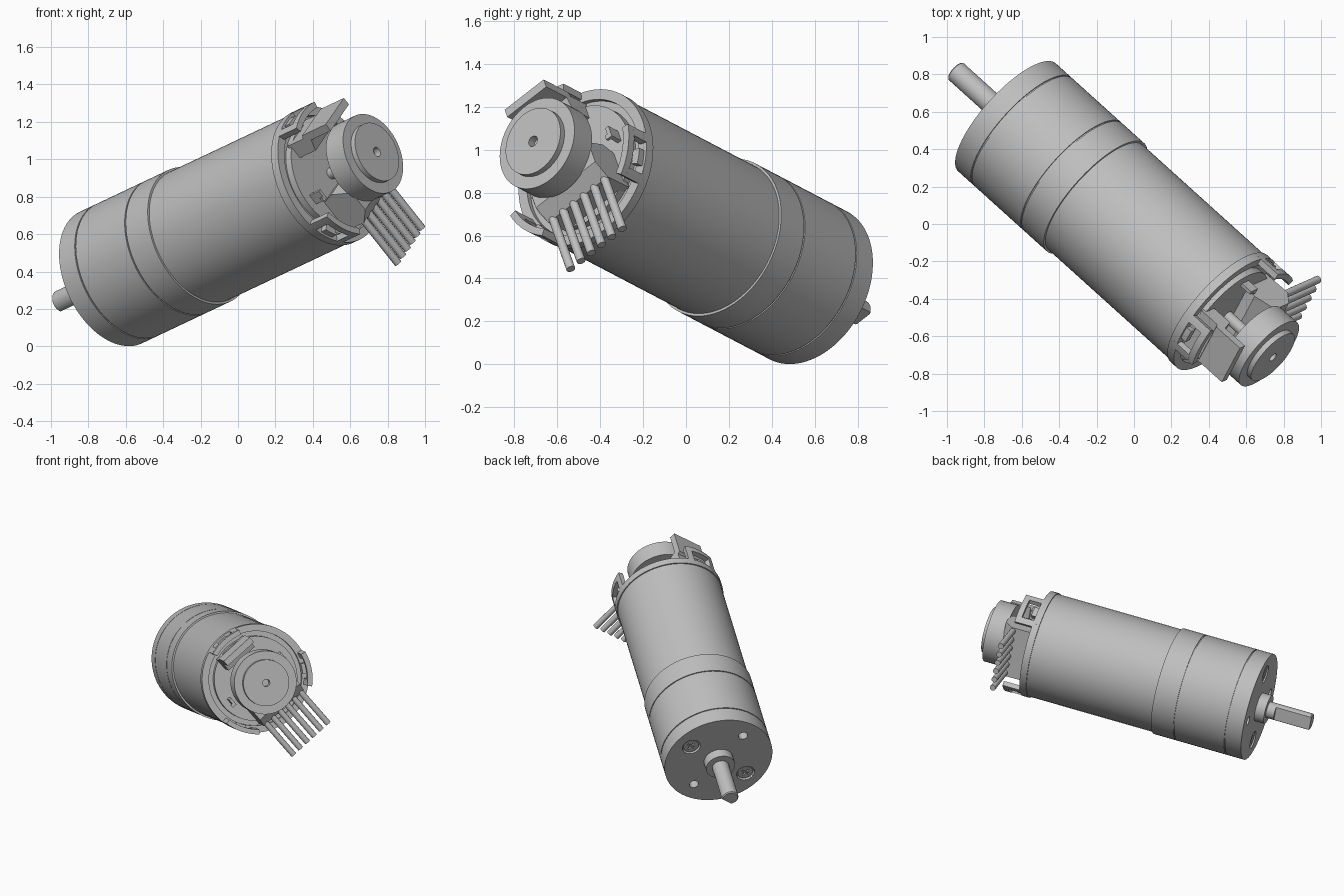
import bpy, bmesh, math
from mathutils import Matrix, Vector

cube = bpy.data.objects.get("Cube")
if cube:
    bpy.data.objects.remove(cube)

# Motor frame: local z runs along the axis, from the output face to the encoder
axis = Vector((0.7005, -0.632, 0.331)).normalized()
across = Vector((0.408, 0.71, 0.574))
across = (across - axis * across.dot(axis)).normalized()
up = axis.cross(across)
frame = Matrix((across, up, axis)).transposed().to_4x4()
frame.translation = (-0.679, 0.57, 0.368)

grey = bpy.data.materials.new("light grey")
grey.use_nodes = True
grey.diffuse_color = (0.52, 0.52, 0.52, 1)
grey.node_tree.nodes["Principled BSDF"].inputs["Base Color"].default_value = (0.52, 0.52, 0.52, 1)
parts = []


def finish(name, bm):
    bmesh.ops.remove_doubles(bm, verts=bm.verts, dist=1e-5)
    bmesh.ops.recalc_face_normals(bm, faces=bm.faces)
    mesh = bpy.data.meshes.new(name)
    bm.to_mesh(mesh)
    bm.free()
    mesh.materials.append(grey)
    obj = bpy.data.objects.new(name, mesh)
    bpy.context.collection.objects.link(obj)
    obj.matrix_world = frame
    parts.append(obj)
    return obj


def lathe(name, profile, steps=72, at=(0, 0)):
    """Turn (radius, height) points around the local z axis."""
    bm = bmesh.new()
    vs = [bm.verts.new((r, 0, z)) for r, z in profile]
    es = [bm.edges.new(p) for p in zip(vs, vs[1:])]
    bmesh.ops.spin(bm, geom=vs + es, cent=(0, 0, 0), axis=(0, 0, 1),
                   angle=math.tau, steps=steps)
    bmesh.ops.translate(bm, verts=bm.verts, vec=(at[0], at[1], 0))
    return finish(name, bm)


def rod(name, r, z0, z1, steps=32, at=(0, 0)):
    return lathe(name, [(0, z0), (r, z0), (r, z1), (0, z1)], steps, at)


def arc(name, mid, half, r0, r1, z0, z1):
    """Curved block on the rim, centred on an angle in degrees."""
    bm = bmesh.new()
    face = bm.faces.new([bm.verts.new((r, 0, z)) for r, z in
                         ((r0, z0), (r1, z0), (r1, z1), (r0, z1))])
    turn = Matrix.Rotation(math.radians(mid - half), 3, 'Z')
    bmesh.ops.rotate(bm, verts=bm.verts, cent=(0, 0, 0), matrix=turn)
    bmesh.ops.spin(bm, geom=[face], cent=(0, 0, 0), axis=(0, 0, 1),
                   angle=math.radians(2 * half), steps=8)
    return finish(name, bm)


def prism(name, points, x0, x1):
    """Extrude a (y, z) outline along local x."""
    bm = bmesh.new()
    face = bm.faces.new([bm.verts.new((x0, y, z)) for y, z in points])
    new = bmesh.ops.extrude_face_region(bm, geom=[face])["geom"]
    bmesh.ops.translate(bm, vec=(x1 - x0, 0, 0),
                        verts=[v for v in new if isinstance(v, bmesh.types.BMVert)])
    return finish(name, bm)


def box(name, x0, x1, y0, y1, z0, z1):
    return prism(name, [(y0, z0), (y1, z0), (y1, z1), (y0, z1)], x0, x1)


def cut(target, cutters):
    for c in cutters:
        mod = target.modifiers.new("cut", 'BOOLEAN')
        mod.object, mod.solver = c, 'EXACT'
    bpy.context.view_layer.update()
    graph = bpy.context.evaluated_depsgraph_get()
    mesh = bpy.data.meshes.new_from_object(target.evaluated_get(graph))
    target.modifiers.clear()
    target.data = mesh
    for c in cutters:
        parts.remove(c)
        bpy.data.objects.remove(c)


# Gearbox with seam grooves
R, M, G = 0.389, 0.377, 0.007
outline = [(0, 0), (R, 0)]
for seam in (0.123, 0.504):
    outline += [(R, seam - 0.004), (R - G, seam - 0.004), (R - G, seam + 0.004), (R, seam + 0.004)]
gearbox = lathe("gearbox", outline + [(R, 0.676), (0, 0.676)], 96)
holes = []
for side in (-1, 1):
    holes.append(rod("screw_recess", 0.065, -0.05, 0.03, 32, (side * 0.26, 0)))
    holes.append(rod("mount_hole", 0.033, -0.05, 0.08, 24, (0, side * 0.27)))
cut(gearbox, holes)

# Screws with cross slots
for side in (-1, 1):
    x = side * 0.26
    screw = rod("face_screw", 0.055, 0.008, 0.032, 32, (x, 0))
    cut(screw, [box("slot", x - 0.032, x + 0.032, -0.007, 0.007, 0, 0.02),
                box("slot", x - 0.007, x + 0.007, -0.032, 0.032, 0, 0.021)])

# Output boss and D-cut shaft
rod("output_boss", 0.105, -0.07, 0.01, 48)
shaft = lathe("output_shaft", [(0, -0.394), (0.053, -0.394), (0.06, -0.387), (0.06, 0.01), (0, 0.01)], 40)
cut(shaft, [box("flat", -0.1, 0.1, -0.1, -0.034, -0.5, -0.13)])

# Motor can and end cap with ring groove
rod("motor_can", M, 0.67, 1.63, 96)
lathe("end_cap", [(0, 1.6), (0.385, 1.615), (0.385, 1.665), (0.335, 1.665), (0.335, 1.64),
                  (0.3, 1.64), (0.3, 1.68), (0, 1.68)], 96)

# Three windowed clips around the rim
for mid in (90, 210, 330):
    arc("clip_bar", mid, 19, 0.35, 0.385, 1.755, 1.795)
    for off in (-15.5, 15.5):
        arc("clip_leg", mid + off, 3.5, 0.35, 0.385, 1.64, 1.76)
    arc("clip_foot", mid, 6, 0.335, 0.372, 1.64, 1.7)

# Motor terminals
for side in (-1, 1):
    box("terminal", side * 0.24 - 0.01, side * 0.24 + 0.01, -0.03, 0.03, 1.66, 1.75)
    box("terminal_tip", side * 0.24 - 0.025, side * 0.24 + 0.01, -0.03, -0.005, 1.735, 1.75)

# Rear shaft and encoder drum
rod("rear_shaft", 0.032, 1.66, 1.9, 24)
lathe("encoder_drum", [(0, 1.99), (0.026, 1.99), (0.026, 2.03), (0.165, 2.03), (0.165, 2.0),
                       (0.225, 2.0), (0.225, 1.87), (0, 1.87)], 72)

# Connector housing, pins and upper bracket
prism("connector_housing", [(-0.26, 1.65), (-0.07, 1.66), (-0.04, 1.75), (-0.08, 1.875),
                            (-0.2, 1.875), (-0.265, 1.81)], -0.19, 0.19)
for i in range(6):
    x = (i - 2.5) * 0.066
    pin = rod("connector_pin", 0.021, 0.24, 0.565, 16)
    pin.matrix_world = frame @ Matrix.Translation((x, 0, 1.8)) @ Matrix.Rotation(math.pi / 2, 4, 'X')
prism("upper_bracket", [(0.2, 1.66), (0.29, 1.66), (0.29, 1.78), (0.31, 1.79), (0.31, 1.97),
                        (0.265, 1.97), (0.265, 1.82), (0.2, 1.8)], -0.12, 0.13)

# Smooth shading with crisp edges
bpy.ops.object.select_all(action='DESELECT')
for obj in parts:
    obj.select_set(True)
bpy.context.view_layer.objects.active = parts[0]
bpy.ops.object.shade_smooth_by_angle(angle=math.radians(30))
